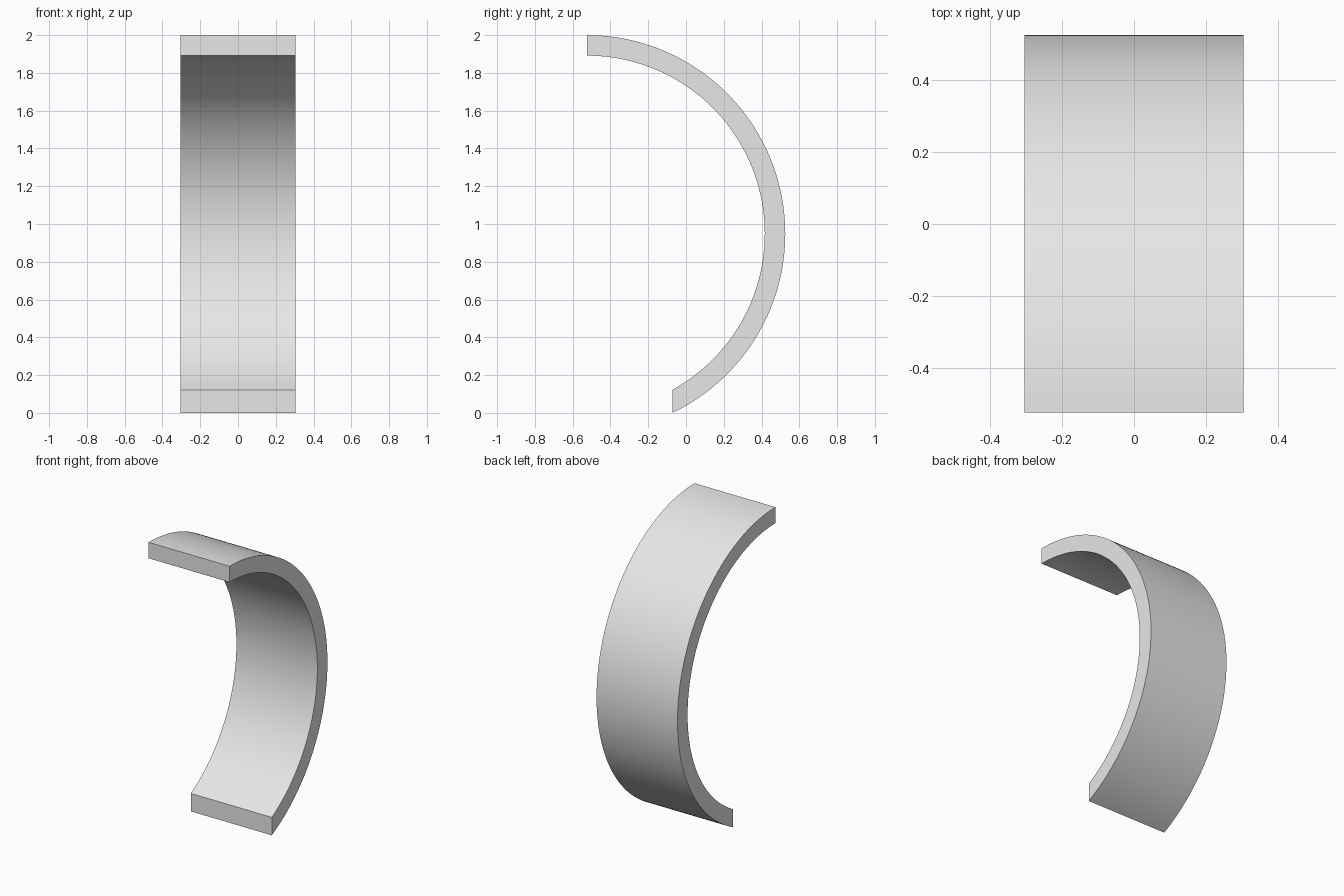
import bpy
import bmesh
import math

cube = bpy.data.objects.get("Cube")
if cube:
    bpy.data.objects.remove(cube, do_unlink=True)

WIDTH = 0.608
CENTRE_Y, CENTRE_Z = -0.526, 0.9485
OUTER_R, INNER_R = 1.0515, 0.943
TOP_END_Y, BOTTOM_END_Y = -0.525, -0.072
STEPS = 96


def arc(radius):
    """Arc from the upper end to the lower end, both cut on vertical planes."""
    start = math.acos((TOP_END_Y - CENTRE_Y) / radius)
    end = -math.acos((BOTTOM_END_Y - CENTRE_Y) / radius)
    angles = [start + (end - start) * i / STEPS for i in range(STEPS + 1)]
    return [(CENTRE_Y + radius * math.cos(a), CENTRE_Z + radius * math.sin(a))
            for a in angles]


# Plain grey material
grey = bpy.data.materials.new("light_grey")
grey.use_nodes = True
colour = (0.8, 0.8, 0.8, 1.0)
grey.diffuse_color = colour
grey.node_tree.nodes["Principled BSDF"].inputs["Base Color"].default_value = colour

# Curved band: strips of quads between the two arcs, extruded across the width
bm = bmesh.new()
outer, inner = ([bm.verts.new((-WIDTH / 2, y, z)) for y, z in arc(r)]
                for r in (OUTER_R, INNER_R))
side = [bm.faces.new((outer[i], outer[i + 1], inner[i + 1], inner[i]))
        for i in range(STEPS)]
extruded = bmesh.ops.extrude_face_region(bm, geom=side, use_keep_orig=True)
moved = [g for g in extruded["geom"] if isinstance(g, bmesh.types.BMVert)]
bmesh.ops.translate(bm, vec=(WIDTH, 0, 0), verts=moved)
bmesh.ops.recalc_face_normals(bm, faces=bm.faces)

mesh = bpy.data.meshes.new("curved_band")
bm.to_mesh(mesh)
bm.free()
mesh.materials.append(grey)
band = bpy.data.objects.new("curved_band", mesh)
bpy.context.collection.objects.link(band)

# Smooth curves with crisp edges
bpy.ops.object.select_all(action="DESELECT")
band.select_set(True)
bpy.context.view_layer.objects.active = band
bpy.ops.object.shade_smooth_by_angle(angle=math.radians(30))
